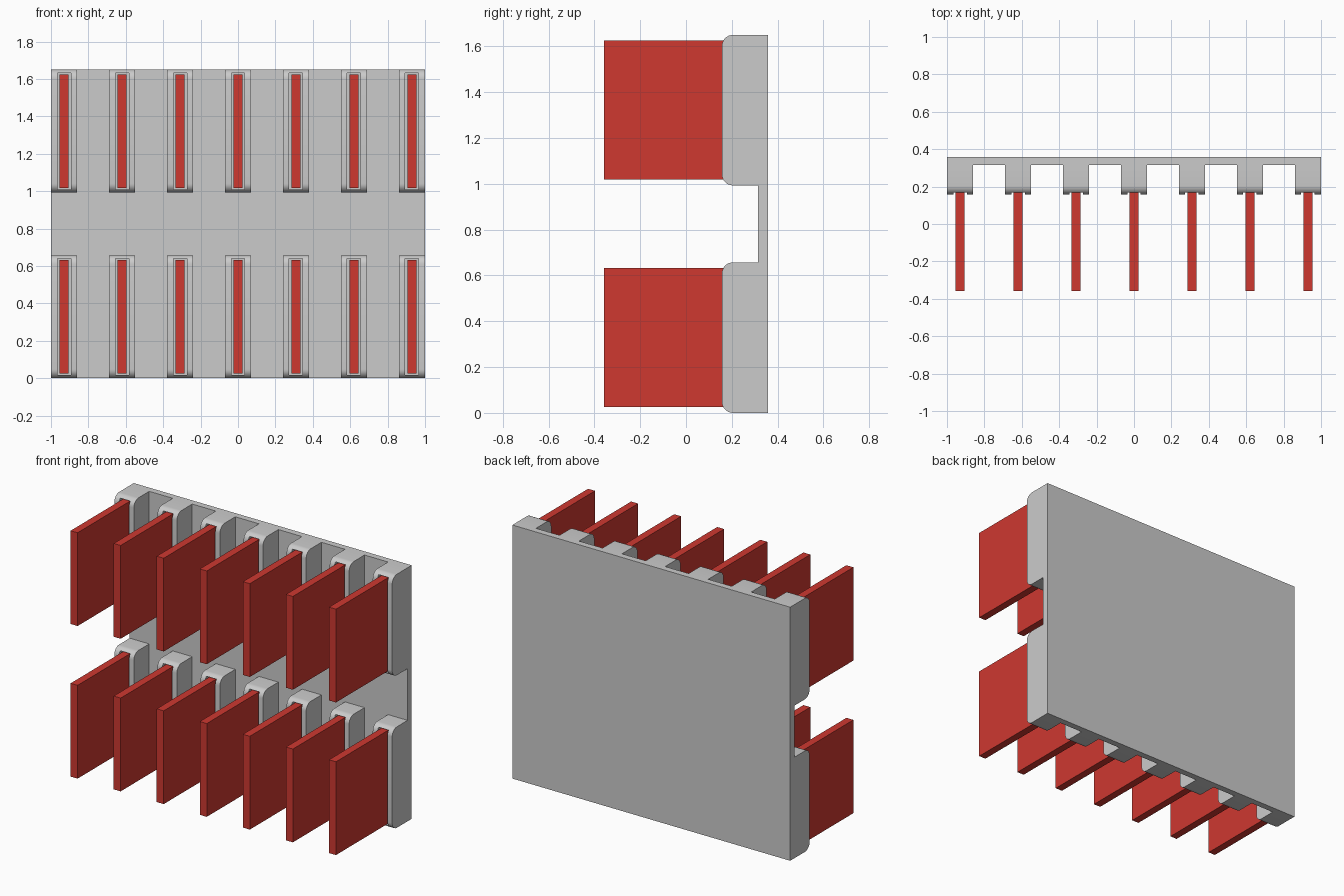
import bpy, bmesh, math

if "Cube" in bpy.data.objects:
    bpy.data.objects.remove(bpy.data.objects["Cube"])

XS = [-0.93 + 0.31 * i for i in range(7)]   # column centres
BASES = (0.0, 0.993)                        # bottom of each row
RIB_W, RIB_H, R = 0.14, 0.657, 0.048
FRONT, BACK, PLATE_T, TOP = 0.157, 0.357, 0.042, 1.65


def make(name, bm):
    bmesh.ops.recalc_face_normals(bm, faces=bm.faces)
    me = bpy.data.meshes.new(name)
    bm.to_mesh(me)
    bm.free()
    ob = bpy.data.objects.new(name, me)
    bpy.context.collection.objects.link(ob)
    return ob


def box(bm, x0, x1, y0, y1, z0, z1):
    v = bmesh.ops.create_cube(bm, size=1)["verts"]
    bmesh.ops.scale(bm, vec=(x1 - x0, y1 - y0, z1 - z0), verts=v)
    bmesh.ops.translate(bm, vec=((x0 + x1) / 2, (y0 + y1) / 2, (z0 + z1) / 2), verts=v)


def rib(bm, x, z, n=8):
    # side profile with rounded front corners, extruded across x
    pts = [(BACK, z), (BACK, z + RIB_H)]
    for cz, start in ((z + RIB_H - R, 90), (z + R, 180)):
        for i in range(n + 1):
            a = math.radians(start + 90 * i / n)
            pts.append((FRONT + R + R * math.cos(a), cz + R * math.sin(a)))
    f = bm.faces.new([bm.verts.new((x - RIB_W / 2, y, h)) for y, h in pts])
    ext = bmesh.ops.extrude_face_region(bm, geom=[f])["geom"]
    bmesh.ops.translate(bm, vec=(RIB_W, 0, 0),
                        verts=[e for e in ext if isinstance(e, bmesh.types.BMVert)])
    if f.is_valid and len([e for e in f.edges if len(e.link_faces) < 2]):
        bm.faces.new([v for v in reversed(f.verts)])


def boolean(ob, other, op):
    m = ob.modifiers.new(op, "BOOLEAN")
    m.operation, m.solver, m.object = op, "EXACT", other
    other.hide_render = True
    other.hide_set(True)


bm_ribs, bm_slots, bm_fins = bmesh.new(), bmesh.new(), bmesh.new()
for x in XS:
    for z in BASES:
        rib(bm_ribs, x, z)
        box(bm_slots, x - 0.036, x + 0.036, 0.1, FRONT + 0.05, z + 0.017, z + RIB_H - 0.017)
        box(bm_fins, x - 0.025, x + 0.025, -0.357, FRONT + 0.06, z + 0.025, z + RIB_H - 0.025)

# back plate with ribs joined on and slots cut in
bm = bmesh.new()
box(bm, -1, 1, BACK - PLATE_T, BACK, 0, TOP)
rack = make("slotted_back_plate", bm)
ribs = make("rib_helper", bm_ribs)
slots = make("slot_cutter", bm_slots)
boolean(rack, ribs, "UNION")
boolean(rack, slots, "DIFFERENCE")
dg = bpy.context.evaluated_depsgraph_get()
mesh = bpy.data.meshes.new_from_object(rack.evaluated_get(dg))
rack.modifiers.clear()
rack.data = mesh
for helper in (ribs, slots):
    bpy.data.objects.remove(helper)
bpy.context.view_layer.objects.active = rack
rack.select_set(True)
bpy.ops.object.shade_smooth_by_angle(angle=math.radians(30))

# red fins standing in the slots
fins = make("fins", bm_fins)
red = bpy.data.materials.new("red")
red.diffuse_color = (0.62, 0.04, 0.03, 1)
red.use_nodes = True
red.node_tree.nodes["Principled BSDF"].inputs["Base Color"].default_value = red.diffuse_color
fins.data.materials.append(red)
